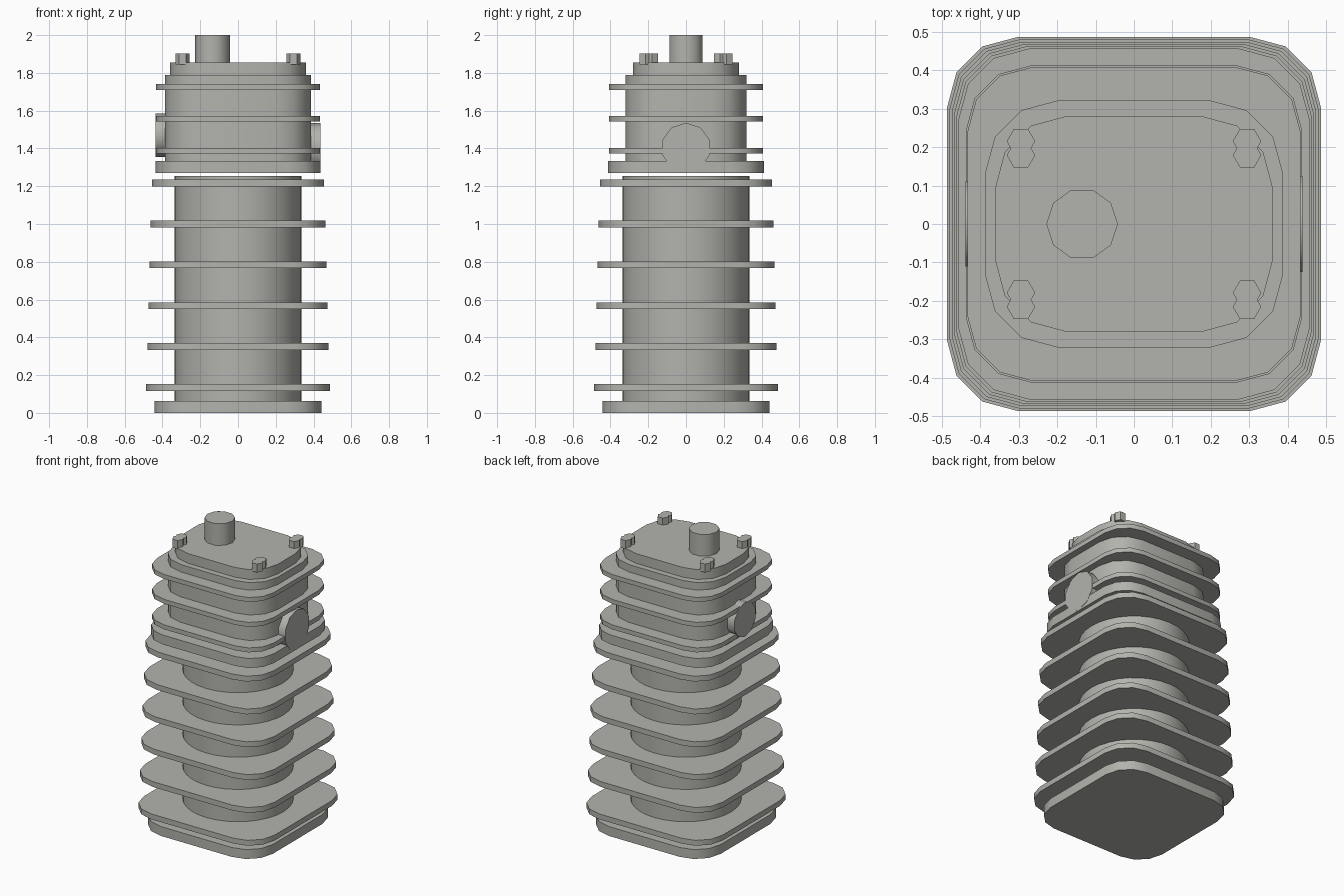
import bpy, bmesh, math
from mathutils import Matrix

cube = bpy.data.objects.get("Cube")
if cube:
    bpy.data.objects.remove(cube, do_unlink=True)

metal = bpy.data.materials.new("grey metal")
metal.use_nodes = True
GREY = (0.45, 0.45, 0.42, 1)
metal.diffuse_color = GREY
metal.node_tree.nodes["Principled BSDF"].inputs["Base Color"].default_value = GREY


def prism(name, outline, z0, z1, smooth=True):
    """Extrude a flat outline from z0 up to z1."""
    bm = bmesh.new()
    base = bm.faces.new([bm.verts.new((x, y, z0)) for x, y in outline])
    top = bmesh.ops.extrude_face_region(bm, geom=[base])["geom"]
    verts = [v for v in top if isinstance(v, bmesh.types.BMVert)]
    bmesh.ops.translate(bm, verts=verts, vec=(0, 0, z1 - z0))
    bmesh.ops.recalc_face_normals(bm, faces=bm.faces)
    mesh = bpy.data.meshes.new(name)
    bm.to_mesh(mesh)
    bm.free()
    mesh.materials.append(metal)
    obj = bpy.data.objects.new(name, mesh)
    bpy.context.collection.objects.link(obj)
    if smooth:
        bpy.ops.object.select_all(action="DESELECT")
        obj.select_set(True)
        bpy.context.view_layer.objects.active = obj
        bpy.ops.object.shade_smooth_by_angle(angle=math.radians(40))
    return obj


def rounded(hx, hy, r, steps=3):
    """Rectangle with rounded corners."""
    points = []
    for q, (sx, sy) in enumerate([(1, 1), (-1, 1), (-1, -1), (1, -1)]):
        for i in range(steps + 1):
            a = math.pi / 2 * (q + i / steps)
            points.append((sx * (hx - r) + r * math.cos(a),
                           sy * (hy - r) + r * math.sin(a)))
    return points


def polygon(r, sides, cx=0, cy=0):
    return [(cx + r * math.cos(math.tau * i / sides),
             cy + r * math.sin(math.tau * i / sides)) for i in range(sides)]


# Lower barrel with tapering cooling fins
prism("base_flange", rounded(0.443, 0.443, 0.18), 0, 0.063)
prism("barrel", polygon(0.337, 32), 0.05, 1.255)
for i in range(6):
    half = 0.486 - 0.006 * i
    z = 0.135 + 0.2163 * i
    prism(f"barrel_fin_{i + 1}", rounded(half, half, 0.182), z - 0.018, z + 0.018)

# Cylinder head, fins and cover
prism("head_flange", rounded(0.437, 0.412, 0.168), 1.27, 1.333)
prism("head_body", rounded(0.387, 0.321, 0.188), 1.32, 1.79)
for i, z in enumerate((1.387, 1.558, 1.725)):
    prism(f"head_fin_{i + 1}", rounded(0.433, 0.408, 0.168), z - 0.015, z + 0.015)
prism("head_cover", rounded(0.361, 0.281, 0.187), 1.78, 1.855)

# Spark plug stub on the cover
prism("plug_stub", polygon(0.093, 10, -0.135), 1.84, 2.0)

# Round ports on both sides
for name, side, z, r in (("left_port", 1, 1.405, 0.131), ("right_port", -1, 1.47, 0.116)):
    port = prism(name, polygon(r, 10), 0.3, 0.438)
    port.data.transform(Matrix.Translation((0, 0, z))
                        @ Matrix.Rotation(side * math.pi / 2, 4, "Y"))

# Paired hexagonal nuts at the cover corners
for sx in (-1, 1):
    for sy in (-1, 1):
        for n, dy in enumerate((-0.018, 0.018)):
            prism(f"nut_{'left' if sx > 0 else 'right'}_{'back' if sy > 0 else 'front'}_{n + 1}",
                  polygon(0.037, 6, sx * 0.294, sy * 0.197 + dy), 1.845, 1.902, False)
